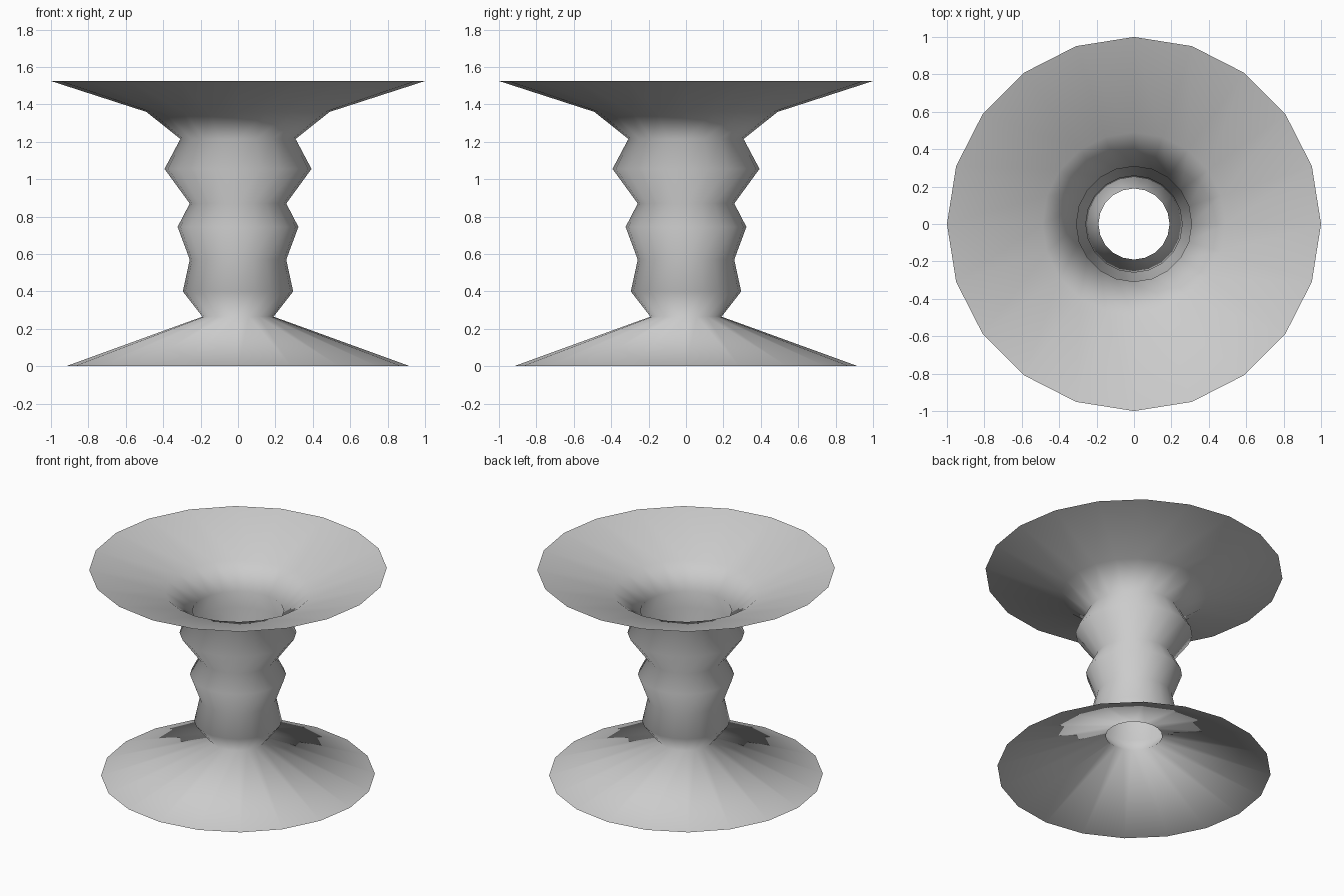
import bpy, bmesh
from math import tau, cos, sin

if "Cube" in bpy.data.objects:
    bpy.data.objects.remove(bpy.data.objects["Cube"])

SIDES = 20

# Half profile of the spool: (radius, height), bottom rim to top rim
profile = [(0.92, 0.0), (0.19, 0.265), (0.295, 0.40), (0.258, 0.57), (0.323, 0.745),
           (0.258, 0.87), (0.393, 1.055), (0.308, 1.215), (0.49, 1.36), (1.0, 1.525)]

# Turned pedestal: open thin shell, hollow through the middle
bm = bmesh.new()
rings = [[bm.verts.new((r * cos(tau * i / SIDES), r * sin(tau * i / SIDES), z))
          for i in range(SIDES)] for r, z in profile]
for low, high in zip(rings, rings[1:]):
    for i in range(SIDES):
        j = (i + 1) % SIDES
        face = bm.faces.new((low[i], low[j], high[j], high[i]))
        face.smooth = True

mesh = bpy.data.meshes.new("turned_pedestal")
bm.to_mesh(mesh)
bm.free()
pedestal = bpy.data.objects.new("turned_pedestal", mesh)
bpy.context.collection.objects.link(pedestal)
